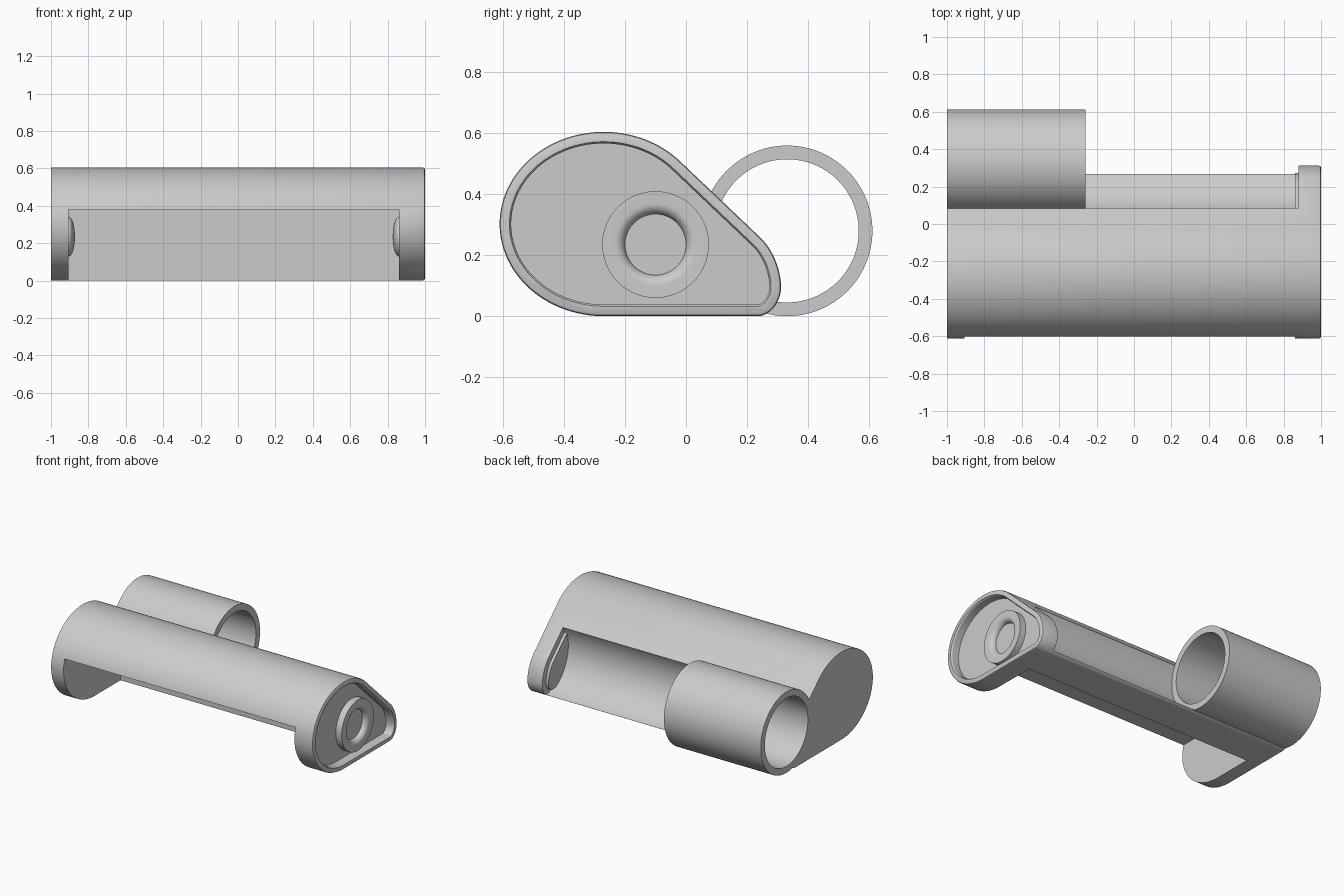
import bpy, bmesh, math
from mathutils import Vector

cube = bpy.data.objects.get("Cube")
if cube:
    bpy.data.objects.remove(cube, do_unlink=True)

grey = bpy.data.materials.new("light grey plastic")
grey.use_nodes = True
grey.diffuse_color = (0.6, 0.6, 0.6, 1)
grey.node_tree.nodes["Principled BSDF"].inputs["Base Color"].default_value = (0.6, 0.6, 0.6, 1)


def finish(name, bm):
    bmesh.ops.recalc_face_normals(bm, faces=bm.faces)
    mesh = bpy.data.meshes.new(name)
    bm.to_mesh(mesh)
    bm.free()
    mesh.materials.append(grey)
    ob = bpy.data.objects.new(name, mesh)
    bpy.context.collection.objects.link(ob)
    return ob


def bezier(a, c, d, b, n=12):
    pts = [Vector(p) for p in (a, c, d, b)]
    out = []
    for i in range(n + 1):
        t = i / n
        w = ((1 - t) ** 3, 3 * t * (1 - t) ** 2, 3 * t * t * (1 - t), t ** 3)
        out.append(sum((p * k for p, k in zip(pts, w)), Vector((0, 0))))
    return out


def teardrop():
    # Counter-clockwise (y, z) outline: oval front, sloped back, rounded heel
    pts = bezier((0.235, 0), (0.275, 0), (0.312, 0.045), (0.312, 0.095))
    pts += bezier((0.312, 0.095), (0.312, 0.155), (0.283, 0.222), (0.243, 0.259))[1:]
    for i in range(65):
        t = math.radians(44 + (270 - 44) * i / 64)
        pts.append(Vector((-0.27 + 0.342 * math.cos(t), 0.3025 + 0.3025 * math.sin(t))))
    return pts


def inset(pts, dist):
    out = []
    for i, p in enumerate(pts):
        a = (p - pts[i - 1]).normalized()
        b = (pts[(i + 1) % len(pts)] - p).normalized()
        n = Vector((-a.y - b.y, a.x + b.x)).normalized()
        out.append(p + n * dist / max(0.5, n.dot(Vector((-a.y, a.x)))))
    return out


def loft(name, steps):
    # Solid through teardrop rings given as (x, inset distance)
    bm = bmesh.new()
    rings = [[bm.verts.new((x, p.x, p.y)) for p in inset(teardrop(), d)] for x, d in steps]
    n = len(rings[0])
    for r, s in zip(rings, rings[1:]):
        for i in range(n):
            bm.faces.new((r[i], r[(i + 1) % n], s[(i + 1) % n], s[i]))
    bm.faces.new(rings[0])
    bm.faces.new(rings[-1])
    return finish(name, bm)


def lathe(name, y, z, profile, closed=False, n=96):
    # Turn an (x, radius) profile around an axis parallel to x
    bm = bmesh.new()
    verts = [bm.verts.new((x, y, z + r)) for x, r in profile]
    edges = [bm.edges.new(e) for e in zip(verts, verts[1:])]
    if closed:
        edges.append(bm.edges.new((verts[-1], verts[0])))
    bmesh.ops.spin(bm, geom=verts + edges, cent=(0, y, z), axis=(1, 0, 0),
                   angle=math.tau, steps=n, use_merge=True)
    bmesh.ops.remove_doubles(bm, verts=bm.verts, dist=1e-5)
    return finish(name, bm)


def box(name, lo, hi):
    bm = bmesh.new()
    bmesh.ops.create_cube(bm, size=1)
    for v in bm.verts:
        v.co = [(a + b) / 2 + c * (b - a) for a, b, c in zip(lo, hi, v.co)]
    return finish(name, bm)


def cut(target, cutter):
    mod = target.modifiers.new("cut", "BOOLEAN")
    mod.operation = "DIFFERENCE"
    mod.solver = "EXACT"
    mod.object = cutter
    bpy.ops.object.select_all(action="DESELECT")
    bpy.context.view_layer.objects.active = target
    target.select_set(True)
    bpy.ops.object.modifier_apply(modifier=mod.name)
    bpy.data.objects.remove(cutter, do_unlink=True)


TUBE_Y, TUBE_Z = 0.332, 0.28
PIN_Y, PIN_Z = -0.1, 0.235

# Main housing with softened cap edge
body = loft("housing", [(-1, 0), (0.988, 0), (0.996, 0.003), (1, 0.011)])

# Open front bay, back trough and recessed end cap
cut(body, box("bay_cutter", (-0.905, -0.8, -0.2), (0.86, 0.01, 0.38)))
cut(body, lathe("trough_cutter", TUBE_Y, TUBE_Z,
                [(-1.1, 0), (-1.1, 0.277), (0.88, 0.277), (0.88, 0)]))
cut(body, loft("recess_cutter", [(0.94, 0.038), (0.99, 0.038), (1.002, 0.031)]))

# Inner lip of the end cap, standing in the trough
lip = loft("cap_lip", [(0.861, 0.04), (0.89, 0.04)])

# Side tube, open at both ends
tube = lathe("side_tube", TUBE_Y, TUBE_Z,
             [(-1, 0.235), (-1, 0.28), (-0.26, 0.28), (-0.26, 0.235)], closed=True)

# Round boss with a dimple on the end cap
fillet = [(0.95 + 0.035 * math.sin(a), 0.135 - 0.035 * math.cos(a))
          for a in (math.pi / 2 * i / 8 for i in range(8, -1, -1))]
boss = lathe("cap_boss", PIN_Y, PIN_Z,
             [(0.93, 0), (0.93, 0.175), (0.985, 0.175)] + fillet + [(0.95, 0)])

# Domed contacts facing each other inside the bay
parts = [body, lip, tube, boss]
for name, x, side in (("right_contact", -0.905, 1), ("left_contact", 0.86, -1)):
    dome = [(x - side * 0.01, 0)]
    dome += [(x - side * 0.01, 0.106)]
    dome += [(x + side * 0.033 * math.sin(a), 0.106 * math.cos(a))
             for a in (math.pi / 2 * i / 10 for i in range(11))]
    parts.append(lathe(name, PIN_Y, PIN_Z, dome, n=64))

# Smooth shading with crisp edges
bpy.ops.object.select_all(action="DESELECT")
for ob in parts:
    ob.select_set(True)
bpy.context.view_layer.objects.active = body
bpy.ops.object.shade_smooth_by_angle(angle=math.radians(30))
